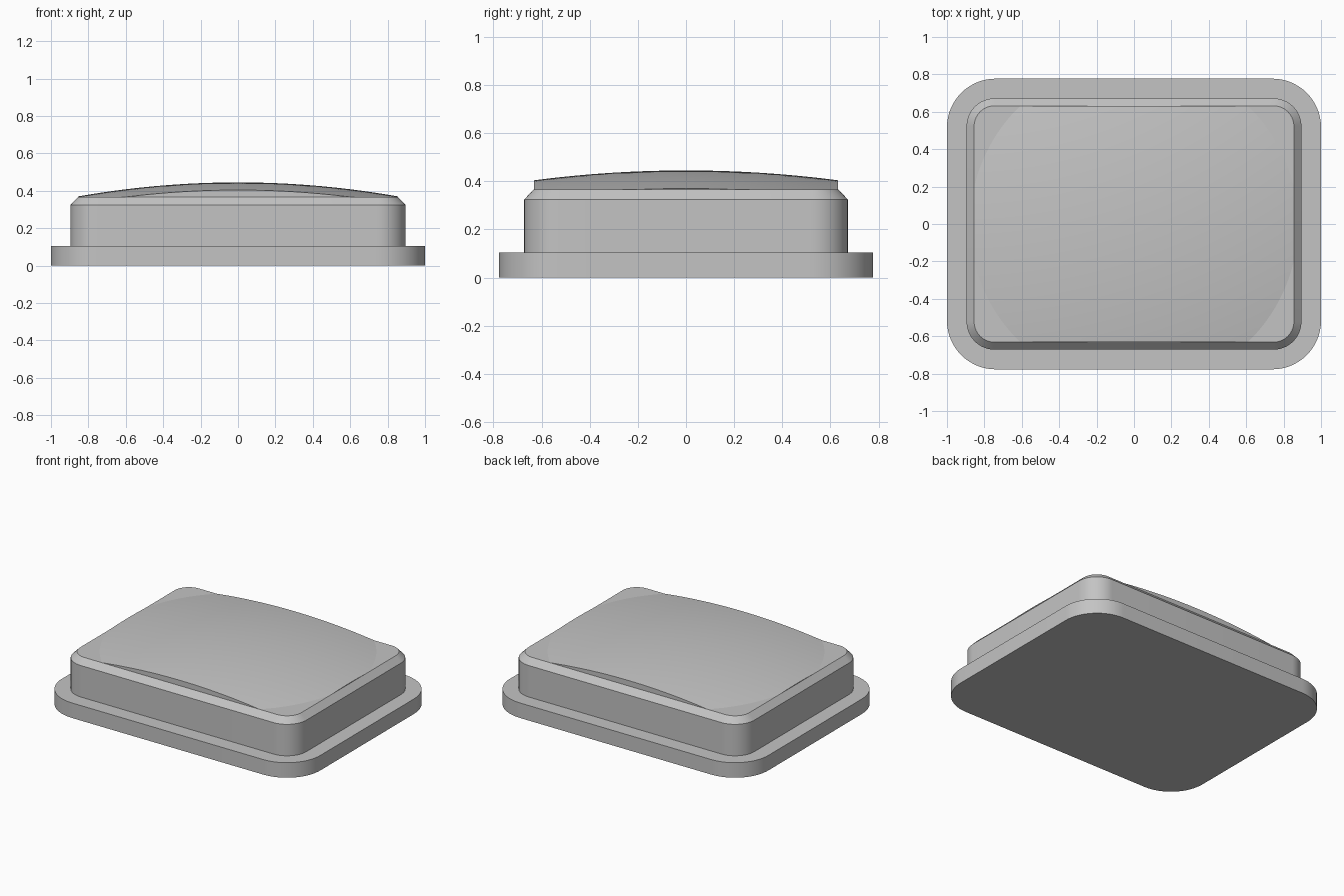
import bpy, bmesh, math

old = bpy.data.objects.get("Cube")
if old:
    bpy.data.objects.remove(old)

GREY = (0.55, 0.55, 0.55, 1)
mat = bpy.data.materials.new("light grey")
mat.use_nodes = True
mat.diffuse_color = GREY
mat.node_tree.nodes["Principled BSDF"].inputs["Base Color"].default_value = GREY


def rounded_rect(hx, hy, radius, steps=16):
    """Outline of a rounded rectangle with half sizes hx and hy."""
    points = []
    for quarter, (sx, sy) in enumerate([(1, 1), (-1, 1), (-1, -1), (1, -1)]):
        for i in range(steps + 1):
            a = (quarter + i / steps) * math.pi / 2
            points.append((sx * (hx - radius) + radius * math.cos(a),
                           sy * (hy - radius) + radius * math.sin(a)))
    return points


def circle(radius, steps=128):
    return [(radius * math.cos(2 * math.pi * i / steps),
             radius * math.sin(2 * math.pi * i / steps)) for i in range(steps)]


def loft(name, sections):
    """Closed solid through (outline, height) sections, bottom to top."""
    bm = bmesh.new()
    rings = [[bm.verts.new((x, y, z)) for x, y in outline] for outline, z in sections]
    for low, high in zip(rings, rings[1:]):
        for i in range(len(low)):
            j = (i + 1) % len(low)
            bm.faces.new((low[i], low[j], high[j], high[i]))
    bm.faces.new(rings[0][::-1])
    bm.faces.new(rings[-1])
    mesh = bpy.data.meshes.new(name)
    bm.to_mesh(mesh)
    bm.free()
    mesh.materials.append(mat)
    obj = bpy.data.objects.new(name, mesh)
    bpy.context.collection.objects.link(obj)
    return obj


def activate(obj):
    bpy.ops.object.select_all(action='DESELECT')
    obj.select_set(True)
    bpy.context.view_layer.objects.active = obj


# Wide foot flange
flange_outline = rounded_rect(1.0, 0.777, 0.26)
flange = loft("base_flange", [(flange_outline, 0), (flange_outline, 0.105)])

# Body with chamfered shoulder
body_outline = rounded_rect(0.895, 0.672, 0.15)
shoulder = rounded_rect(0.855, 0.632, 0.11)
body = loft("body", [(body_outline, 0.1), (body_outline, 0.325), (shoulder, 0.366)])

# Shallow spherical crown, trimmed to the shoulder outline
TOP, CURVE, RIM = 0.445, 4.87, 0.89
sections = [(circle(RIM), 0.35)]
for i in range(24):
    r = RIM * (1 - i / 24)
    sections.append((circle(r), TOP - r * r / (2 * CURVE)))
crown = loft("domed_top", sections)
trim = loft("trim_cutter", [(shoulder, 0.3), (shoulder, 0.6)])
trim.hide_render = True

activate(crown)
cut = crown.modifiers.new("trim", 'BOOLEAN')
cut.operation = 'INTERSECT'
cut.solver = 'EXACT'
cut.object = trim
bpy.ops.object.modifier_apply(modifier=cut.name)
bpy.data.objects.remove(trim)

for obj in (flange, body, crown):
    activate(obj)
    bpy.ops.object.shade_smooth_by_angle(angle=math.radians(30))
